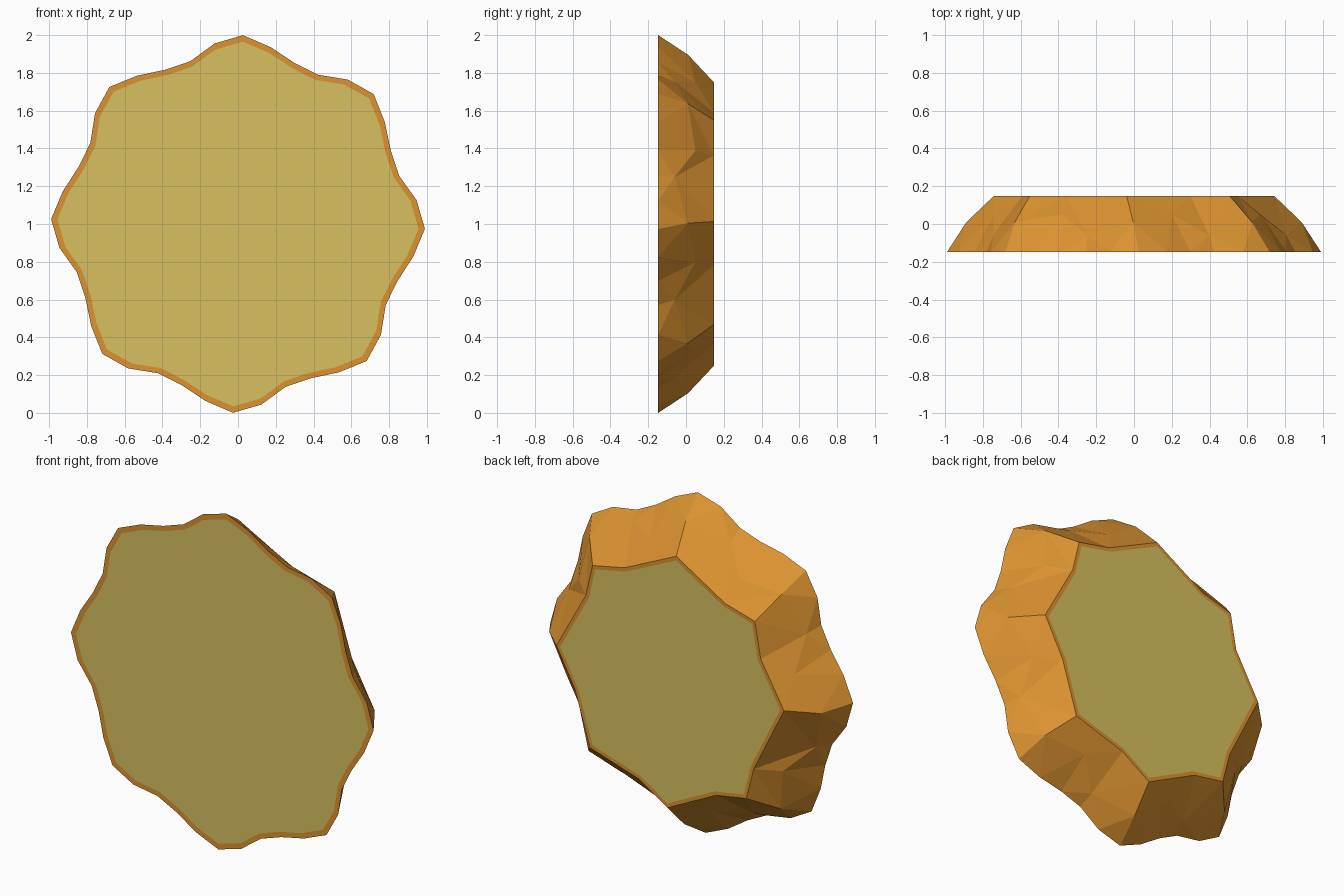
import bpy, bmesh, math

if "Cube" in bpy.data.objects:
    bpy.data.objects.remove(bpy.data.objects["Cube"])

HALF = 0.147      # half thickness
LOBES = 8


def material(name, rgb):
    m = bpy.data.materials.new(name)
    m.diffuse_color = (*rgb, 1)
    m.use_nodes = True
    m.node_tree.nodes["Principled BSDF"].inputs["Base Color"].default_value = m.diffuse_color
    return m


def dome(y):
    """Radius scale of the bulging side at depth y."""
    t = (y + HALF) / (2 * HALF)
    return 1 - 0.135 * t - 0.11 * t * t


def point(ang, r, y):
    a = math.radians(ang)
    return (r * math.cos(a) * 0.99, y, 1 + r * math.sin(a))


bm = bmesh.new()


def make_ring(items):
    return [(a, bm.verts.new(point(a, r, y))) for a, r, y in items]


def zip_rings(a, b):
    """Join two rings of different counts with triangles, walking by angle."""
    a = a + [(a[0][0] + 360, a[0][1])]
    b = b + [(b[0][0] + 360, b[0][1])]
    i = j = 0
    while i < len(a) - 1 or j < len(b) - 1:
        step_a = j == len(b) - 1 or (
            i < len(a) - 1 and a[i + 1][0] + a[i][0] <= b[j + 1][0] + b[j][0])
        if step_a:
            bm.faces.new((a[i][1], a[i + 1][1], b[j][1]))
            i += 1
        else:
            bm.faces.new((a[i][1], b[j + 1][1], b[j][1]))
            j += 1


def cap(ring, scale):
    """Flat end: thin outer rim plus inset centre face."""
    outer = [v for _, v in ring]
    inner = [bm.verts.new((v.co.x * scale, v.co.y, 1 + (v.co.z - 1) * scale))
             for v in outer]
    n = len(outer)
    for k in range(n):
        m = (k + 1) % n
        bm.faces.new((outer[k], outer[m], inner[m], inner[k]))
    bm.faces.new(inner).material_index = 1


# Front outline: eight lobes of five points
wave = (1.0, 0.964, 0.899, 0.905, 0.953)
front = make_ring([(-1.5 + 9 * k, wave[k % 5], -HALF) for k in range(5 * LOBES)])

# Middle ring: a ridge and two hollow points per lobe
mid_items = []
for k in range(LOBES):
    for f, r, y in ((0, 1.0, 0.01), (0.37, 0.898, -0.06), (0.66, 0.905, 0.05)):
        mid_items.append((0.3 + 45 * (k + f), r * dome(y), y))
middle = make_ring(mid_items)

# Back outline: tips alternating with irregular hollows
back_angles = (1, 33, 47, 63, 93, 123, 138, 154, 178, 214, 228, 243,
               271.5, 288, 315, 341)
back = make_ring([(a, 0.665 if k % 2 else 0.752, HALF)
                  for k, a in enumerate(back_angles)])

zip_rings(front, middle)
zip_rings(middle, back)
cap(front, 0.966)
cap(back, 0.966)
bmesh.ops.recalc_face_normals(bm, faces=bm.faces[:])

mesh = bpy.data.meshes.new("lobed_slice")
bm.to_mesh(mesh)
bm.free()
mesh.materials.append(material("orange crust", (0.71, 0.29, 0.030)))
mesh.materials.append(material("pale yellow core", (0.69, 0.53, 0.115)))
obj = bpy.data.objects.new("lobed_slice", mesh)
bpy.context.collection.objects.link(obj)
